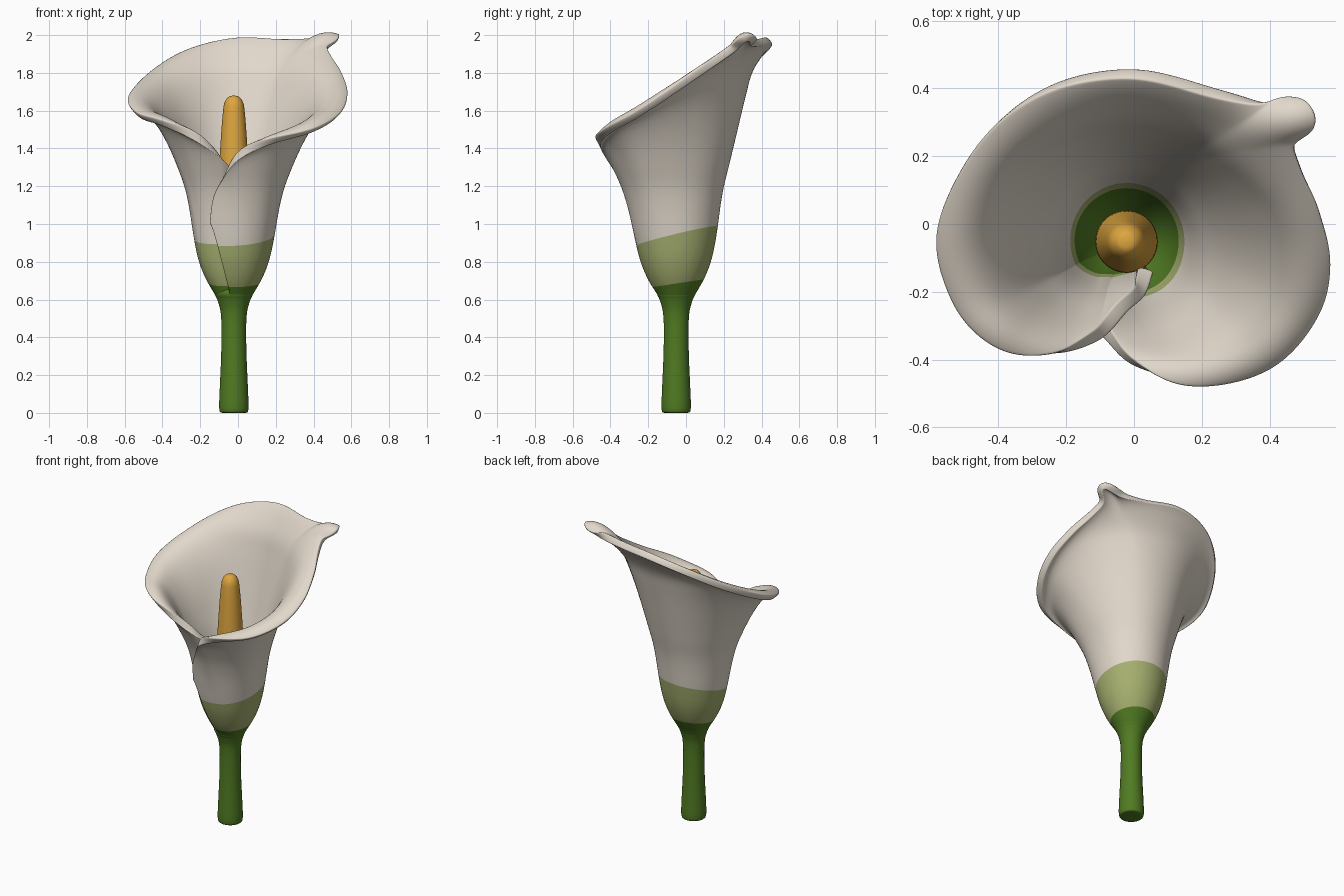
import bpy, bmesh, math
from mathutils import Vector

cube = bpy.data.objects.get("Cube")
if cube:
    bpy.data.objects.remove(cube, do_unlink=True)


def material(name, rgb):
    mat = bpy.data.materials.new(name)
    mat.use_nodes = True
    mat.diffuse_color = (*rgb, 1)
    mat.node_tree.nodes["Principled BSDF"].inputs["Base Color"].default_value = (*rgb, 1)
    return mat


CREAM = material("cream", (0.76, 0.69, 0.60))
SAGE = material("sage green", (0.38, 0.43, 0.16))
GREEN = material("stem green", (0.08, 0.195, 0.016))
GOLD = material("golden yellow", (0.73, 0.38, 0.05))

AXIS = Vector((-0.022, -0.052, 0))


def spline(points, t):
    """Smooth curve through evenly spaced points; t runs from 0 to the last index."""
    last = len(points) - 1
    i = min(max(int(t), 0), last - 1)
    f = t - i
    a, b, c, d = (points[min(max(k, 0), last)] for k in (i - 1, i, i + 1, i + 2))
    return b + ((c - a) + ((a * 2 - b * 5 + c * 4 - d) + (b * 3 - a - c * 3 + d) * f) * f) * f / 2


def make_object(name, bm, mats):
    mesh = bpy.data.meshes.new(name)
    bm.to_mesh(mesh)
    bm.free()
    for mat in mats:
        mesh.materials.append(mat)
    for poly in mesh.polygons:
        poly.use_smooth = True
    obj = bpy.data.objects.new(name, mesh)
    bpy.context.scene.collection.objects.link(obj)
    return obj


def skin(bm, grid):
    """Bridge neighbouring columns of vertices with quads."""
    for a, b in zip(grid, grid[1:]):
        for j in range(len(a) - 1):
            bm.faces.new((a[j], b[j], b[j + 1], a[j + 1]))


def lathe(name, profile, mat, steps=40, samples=5):
    """Revolve a smooth radius and height profile about the flower axis."""
    bm = bmesh.new()
    pts = [Vector(p) for p in profile]
    curve = [spline(pts, k / samples) for k in range((len(pts) - 1) * samples + 1)]
    grid = []
    for i in range(steps + 1):
        a = math.tau * i / steps
        grid.append([bm.verts.new(AXIS + Vector((r * math.cos(a), r * math.sin(a), z)))
                     for r, z in curve])
    skin(bm, grid)
    bmesh.ops.remove_doubles(bm, verts=bm.verts, dist=0.0002)
    bmesh.ops.recalc_face_normals(bm, faces=bm.faces)
    return make_object(name, bm, [mat])


# Stem and spadix
lathe("stem", [(0, 0), (0.06, 0), (0.077, 0.02), (0.075, 0.12), (0.068, 0.28), (0.065, 0.42),
               (0.067, 0.5), (0.073, 0.55), (0.088, 0.6), (0.1, 0.63), (0.085, 0.66), (0, 0.69)],
      GREEN)
lathe("spadix", [(0, 0.66), (0.07, 0.68), (0.088, 0.85), (0.092, 1.02), (0.081, 1.25), (0.069, 1.45),
                 (0.059, 1.58), (0.05, 1.64), (0.028, 1.673), (0, 1.68)], GOLD)

# Spathe: rim line from the outer flap, round the back, to the tucked-in flap
RIM = [(-.145, -.26, 1), (-.13, -.29, 1.13), (-.09, -.325, 1.22), (0, -.41, 1.34),
       (.17, -.445, 1.42), (.38, -.39, 1.48), (.51, -.25, 1.56), (.55, -.1, 1.66),
       (.525, .05, 1.765), (.48, .17, 1.85), (.46, .26, 1.915), (.515, .32, 1.965),
       (.4, .345, 1.94), (.25, .39, 1.945), (0, .45, 1.955), (-.25, .4, 1.89),
       (-.44, .24, 1.77), (-.55, 0, 1.64), (-.51, -.2, 1.56), (-.4, -.33, 1.52),
       (-.24, -.375, 1.45), (-.1, -.335, 1.36), (-.02, -.25, 1.28), (.03, -.2, 1.2),
       (.05, -.13, 1.1)]
# Tube radius at every tenth of a unit of height, starting at half a unit
TUBE = [.045, .084, .145, .185, .207, .222, .235, .252, .277, .3, .322, .342, .36, .375, .41, .44]
BASE_Z = 0.55


def tube_radius(z):
    return spline(TUBE, (z - 0.5) * 10)


def spathe_mesh(per_segment=6, rows=32):
    bm = bmesh.new()
    rim = [Vector(p) for p in RIM]
    count = (len(rim) - 1) * per_segment
    grid, previous = [], None
    for i in range(count + 1):
        p = spline(rim, i / per_segment) - AXIS
        angle = math.atan2(p.y, p.x)
        while previous is not None and angle < previous - math.pi:
            angle += math.tau
        previous = angle
        base_angle = math.radians(-100 + 400 * i / count)
        # Slightly oversized, since the rounding pulls the rim in
        flare = p.xy.length + 0.01 - tube_radius(p.z)
        power = 4.7 + 2.5 * math.sin(angle)
        roll = 0.8 * max(flare, 0)
        # The hidden flap sits just inside the outer one
        tuck = min(max((math.degrees(angle) - 205) / 45, 0), 1)
        column = []
        for j in range(rows + 1):
            v = 1 - (1 - j / rows) ** 1.5
            z = BASE_Z + (p.z + roll - BASE_Z) * v - roll * v ** 12
            a = base_angle + (angle - base_angle) * v
            r = tube_radius(z) + flare * v ** power - 0.07 * tuck * v * (1 - v) * 3
            column.append(bm.verts.new(AXIS + Vector((r * math.cos(a), r * math.sin(a), z))))
        grid.append(column)
    skin(bm, grid)
    return bm


spathe = make_object("spathe", spathe_mesh(), [CREAM, SAGE, GREEN])
solid = spathe.modifiers.new("thickness", "SOLIDIFY")
solid.thickness = 0.045
solid.offset = -1
subd = spathe.modifiers.new("rounding", "SUBSURF")
subd.levels = subd.render_levels = 1
bpy.context.view_layer.update()
thick = bpy.data.meshes.new_from_object(spathe.evaluated_get(bpy.context.evaluated_depsgraph_get()))
spathe.modifiers.clear()

# Colour bands: cut along tilted planes and colour below each one;
# the last band climbs higher but only on the inside of the cup
bm = bmesh.new()
bm.from_mesh(thick)
bands = [(0.935, Vector((-0.06, -0.24, 1)), 1, False),
         (0.685, Vector((0, -0.15, 1)), 2, False),
         (0.86, Vector((0, -0.15, 1)), 2, True)]
for height, normal, index, inside_only in bands:
    point = AXIS + Vector((0, 0, height))
    bmesh.ops.bisect_plane(bm, geom=bm.verts[:] + bm.edges[:] + bm.faces[:],
                           plane_co=point, plane_no=normal.normalized(), dist=0.0001)
    bm.normal_update()
    for face in bm.faces:
        center = face.calc_center_median()
        outside = face.normal.xy.dot((center - AXIS).xy) > 0
        if (center - point).dot(normal) < 0 and not (inside_only and outside):
            face.material_index = index
for face in bm.faces:
    face.smooth = True
bm.to_mesh(spathe.data)
bm.free()
